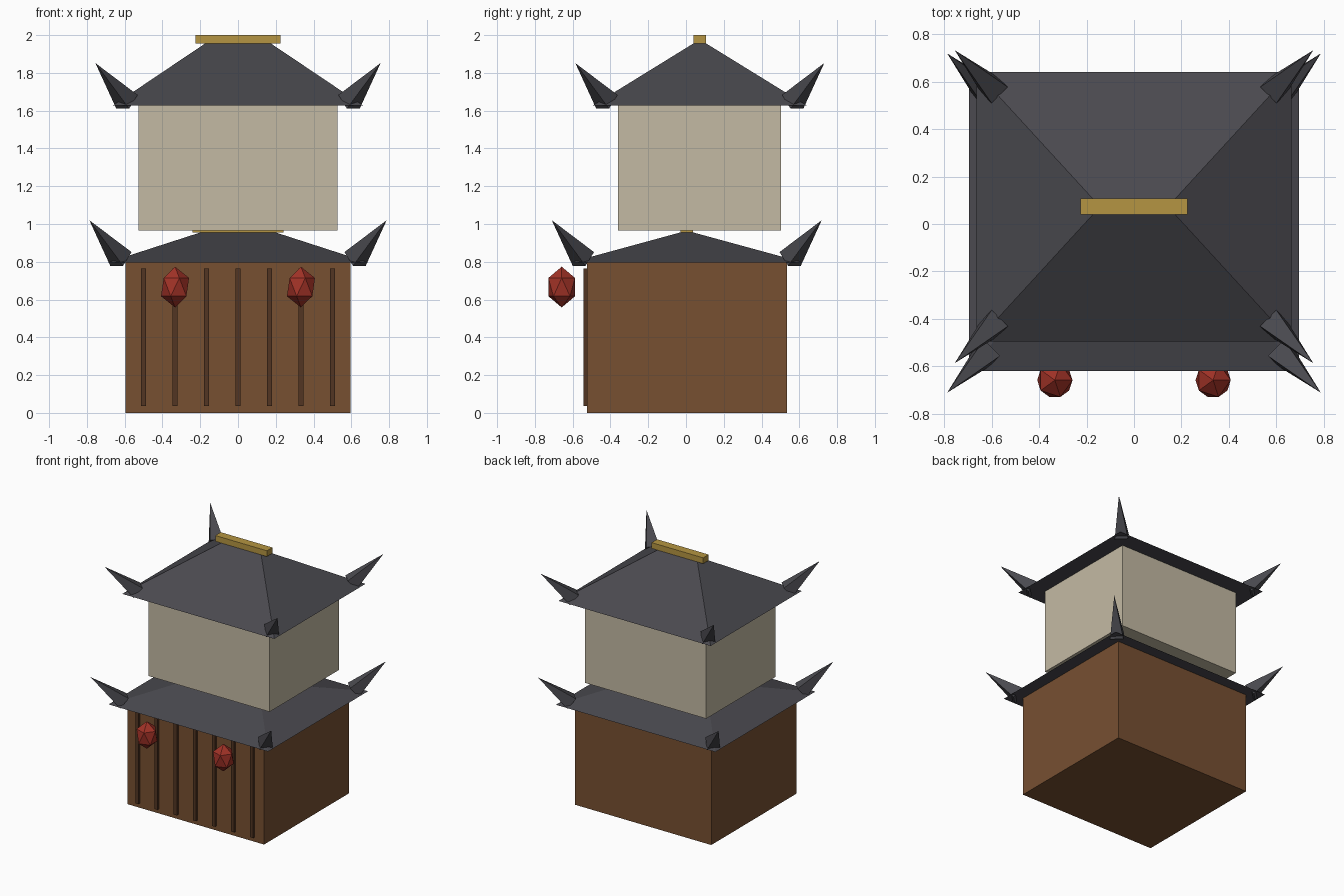
import bpy, bmesh
from mathutils import Vector, Matrix

if "Cube" in bpy.data.objects:
    bpy.data.objects.remove(bpy.data.objects["Cube"], do_unlink=True)


def material(name, r, g, b):
    m = bpy.data.materials.new(name)
    m.use_nodes = True
    m.diffuse_color = (r, g, b, 1)
    m.node_tree.nodes["Principled BSDF"].inputs["Base Color"].default_value = (r, g, b, 1)
    return m


brown = material("brown wood", 0.185, 0.08, 0.031)
dark_brown = material("dark wood", 0.085, 0.036, 0.016)
cream = material("cream plaster", 0.55, 0.49, 0.37)
slate = material("slate roof", 0.068, 0.067, 0.078)
gold = material("gold ridge", 0.46, 0.3, 0.054)
red = material("red lantern", 0.36, 0.032, 0.02)


def finish(name, bm, mat):
    bmesh.ops.recalc_face_normals(bm, faces=bm.faces)
    mesh = bpy.data.meshes.new(name)
    bm.to_mesh(mesh)
    bm.free()
    mesh.materials.append(mat)
    obj = bpy.data.objects.new(name, mesh)
    bpy.context.collection.objects.link(obj)
    return obj


def box(name, center, size, mat, top=None):
    """Box; top gives the x and y size of a tapered upper face."""
    bm = bmesh.new()
    bmesh.ops.create_cube(bm, size=1)
    for v in bm.verts:
        sx, sy = top if top and v.co.z > 0 else size[:2]
        v.co = Vector(center) + Vector((v.co.x * sx, v.co.y * sy, v.co.z * size[2]))
    return finish(name, bm, mat)


def horn(name, corner, sx, sy):
    """Square spike that leans outward and up from a roof corner."""
    inset = Vector((-0.075 * sx, -0.075 * sy, 0.02))
    axis = Vector((0.167 * sx, 0.167 * sy, 0.205))
    depth = axis.length
    up = axis.normalized()
    side = Vector((-sy, sx, 0)).normalized()
    frame = Matrix((side, up.cross(side), up)).transposed().to_4x4()
    bm = bmesh.new()
    bmesh.ops.create_cone(bm, cap_ends=True, segments=4, radius1=0.068, radius2=0, depth=depth)
    bmesh.ops.remove_doubles(bm, verts=bm.verts, dist=0.0001)
    # Turn the base so that one edge lies level
    bmesh.ops.rotate(bm, verts=bm.verts, matrix=Matrix.Rotation(0.7854, 3, 'Z'))
    bmesh.ops.translate(bm, verts=bm.verts, vec=(0, 0, depth / 2))
    bm.transform(Matrix.Translation(corner + inset) @ frame)
    finish(name, bm, slate)


def roof(name, y, z, width, length, height, ridge, ridge_beam):
    """Hipped roof with a ridge beam and four corner horns."""
    box(name, (0, y, z + height / 2), (width, length, height), slate, (ridge, 0.07))
    box(name + "_ridge_beam", (0, y, z + height + 0.0225), (ridge_beam, 0.068, 0.046), gold)
    for sx, side in ((-1, "right"), (1, "left")):
        for sy, end in ((-1, "front"), (1, "back")):
            corner = Vector((sx * width / 2, y + sy * length / 2, z))
            horn(f"{name}_horn_{end}_{side}", corner, sx, sy)


# Lower storey and its roof
box("lower_storey", (0, 0.005, 0.3975), (1.19, 1.06, 0.795), brown)
roof("lower_roof", 0.004, 0.795, 1.39, 1.245, 0.16, 0.40, 0.48)

# Upper storey, set back, and its roof
box("upper_storey", (0, 0.071, 1.296), (1.056, 0.862, 0.662), cream)
roof("upper_roof", 0.073, 1.627, 1.326, 1.134, 0.328, 0.35, 0.45)

# Upright slats on the front wall
for i in range(-3, 4):
    box(f"front_slat_{i + 4}", (i / 6, -0.53, 0.4), (0.027, 0.027, 0.728), dark_brown)

# Hanging faceted lanterns
for sx, side in ((-1, "right"), (1, "left")):
    bm = bmesh.new()
    bmesh.ops.create_icosphere(bm, subdivisions=1, radius=0.083)
    bmesh.ops.scale(bm, verts=bm.verts, vec=(1, 1, 1.3))
    bmesh.ops.translate(bm, verts=bm.verts, vec=(sx / 3, -0.658, 0.666))
    finish("lantern_" + side, bm, red)
